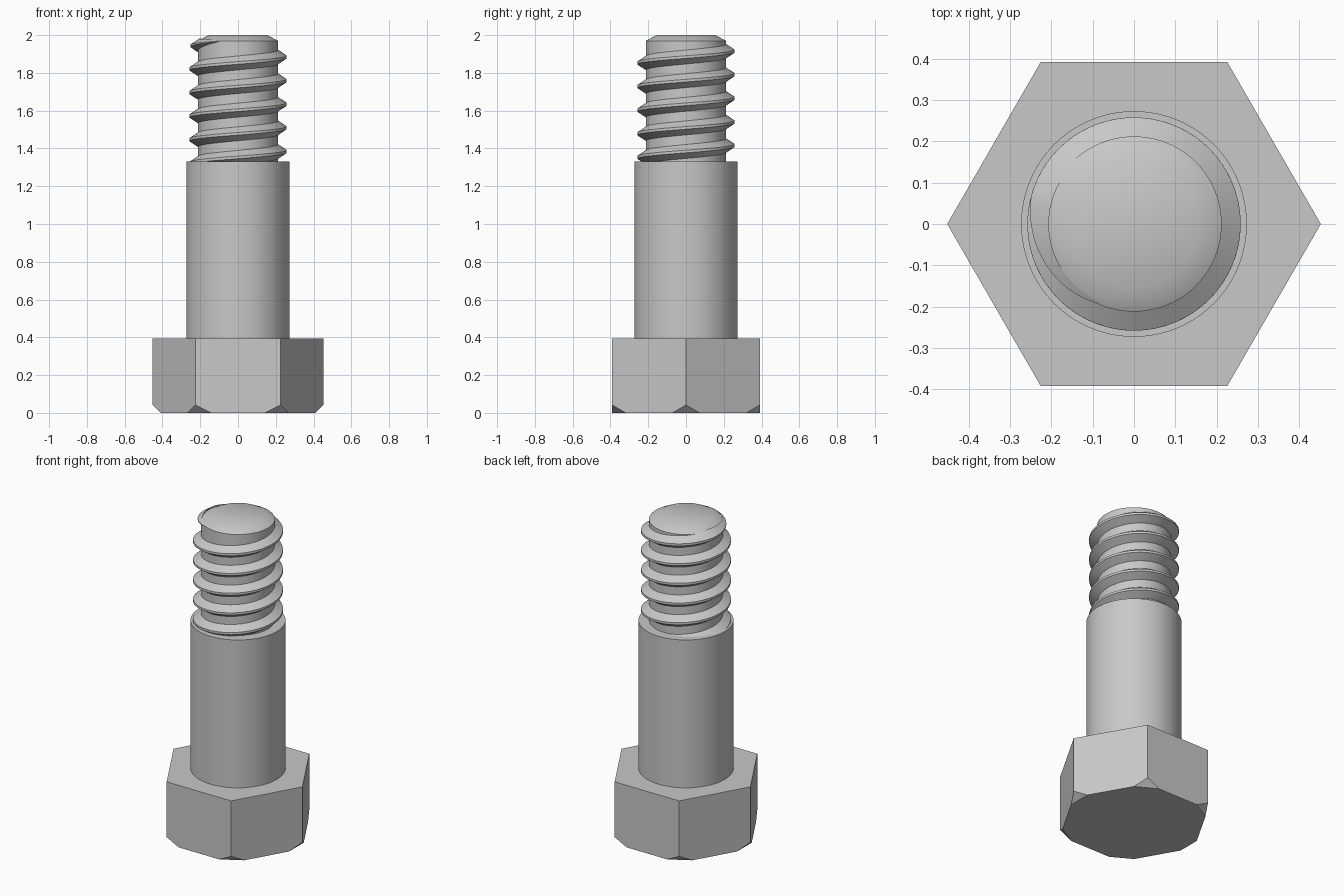
import bpy, bmesh
from math import sin, cos, tau, radians
from mathutils import Vector

cube = bpy.data.objects.get("Cube")
if cube:
    bpy.data.objects.remove(cube, do_unlink=True)

GREY = (0.58, 0.58, 0.58, 1.0)
steel = bpy.data.materials.new("grey_steel")
steel.use_nodes = True
steel.diffuse_color = GREY
steel.node_tree.nodes["Principled BSDF"].inputs["Base Color"].default_value = GREY


def finish(name, bm, smooth=True):
    """Turn a bmesh into a named, coloured object."""
    bmesh.ops.recalc_face_normals(bm, faces=bm.faces)
    mesh = bpy.data.meshes.new(name)
    bm.to_mesh(mesh)
    bm.free()
    mesh.materials.append(steel)
    obj = bpy.data.objects.new(name, mesh)
    bpy.context.collection.objects.link(obj)
    if smooth:
        bpy.ops.object.select_all(action='DESELECT')
        obj.select_set(True)
        bpy.context.view_layer.objects.active = obj
        bpy.ops.object.shade_smooth_by_angle(angle=radians(30))
    return obj


def bridge(bm, a, b):
    """Join two closed rings of vertices with quads."""
    n = len(a)
    for i in range(n):
        j = (i + 1) % n
        bm.faces.new((a[i], a[j], b[j], b[i]))


def loft(rings):
    """Solid through a list of rings of points, capped at both ends."""
    bm = bmesh.new()
    loops = [[bm.verts.new(p) for p in ring] for ring in rings]
    for a, b in zip(loops, loops[1:]):
        bridge(bm, a, b)
    bm.faces.new(loops[0])
    bm.faces.new(loops[-1])
    return bm


def lathe(profile, sides):
    """Revolve (radius, height) points around the z axis."""
    return loft([[(r * cos(tau * i / sides), r * sin(tau * i / sides), z)
                  for i in range(sides)] for r, z in profile])


# Hexagonal head with its lower corners cut off
HEAD_R, HEAD_H, CORNER = 0.452, 0.393, 0.41
head = lathe([(HEAD_R, 0), (HEAD_R, HEAD_H)], 6)
for k in range(6):
    out = Vector((cos(tau * k / 6), sin(tau * k / 6), 0))
    cut = bmesh.ops.bisect_plane(
        head, geom=head.verts[:] + head.edges[:] + head.faces[:],
        plane_co=out * CORNER, plane_no=out - Vector((0, 0, 1)), clear_outer=True)
    rim = [e for e in cut["geom_cut"] if isinstance(e, bmesh.types.BMEdge)]
    bmesh.ops.edgeloop_fill(head, edges=rim)
finish("hex_head", head, smooth=False)

# Plain shank and the narrower core with a chamfered tip
finish("shank", lathe([(0.273, HEAD_H - 0.02), (0.273, 1.33)], 96))
finish("thread_core", lathe([(0.212, 1.3), (0.212, 1.97), (0.155, 2.0)], 96))

# Right-handed helical thread ridge that fades out near the tip
PITCH, ROOT, DEPTH = 0.125, 0.206, 0.052
BASE_HALF, CREST_HALF = 0.041, 0.007
STEPS = 72
END, FADE = radians(255), radians(90)
START = END - tau * 5.5
rings = []
count = int((END - START) / tau * STEPS)
for i in range(count + 1):
    ang = START + (END - START) * i / count
    z = 1.884 + PITCH * ang / tau
    t = max(0.02, min(1, (END - ang) / FADE))
    section = [(ROOT, -BASE_HALF * t), (ROOT + DEPTH * t, -CREST_HALF * t),
               (ROOT + DEPTH * t, CREST_HALF * t), (ROOT, BASE_HALF * t)]
    rings.append([(r * cos(ang), r * sin(ang), z + dz) for r, dz in section])
finish("thread_ridge", loft(rings))
